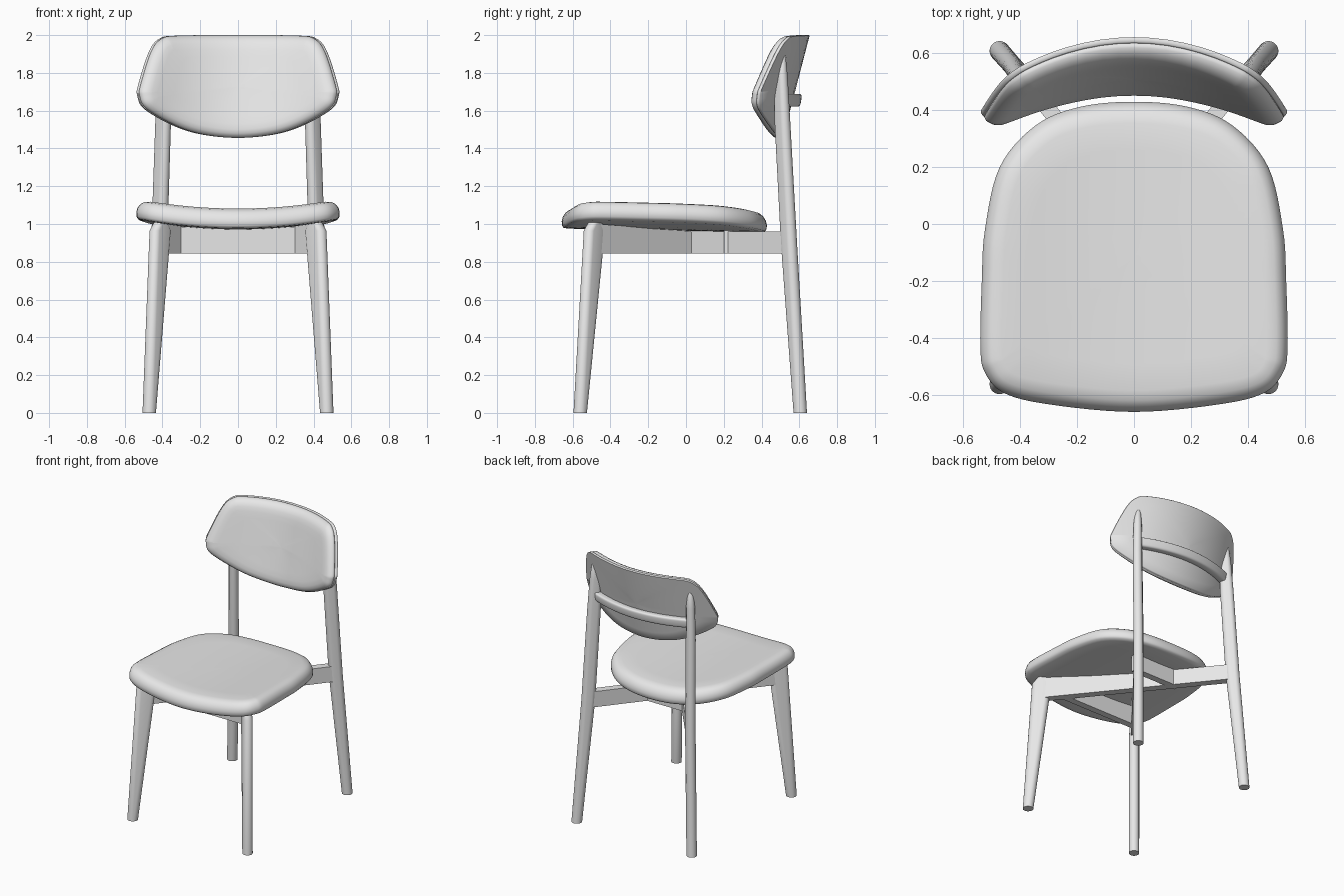
import bpy, bmesh, math
from mathutils import Vector

if "Cube" in bpy.data.objects:
    bpy.data.objects.remove(bpy.data.objects["Cube"])

grey = bpy.data.materials.new("light grey")
grey.diffuse_color = (0.8, 0.8, 0.8, 1)
grey.use_nodes = True
grey.node_tree.nodes["Principled BSDF"].inputs["Base Color"].default_value = grey.diffuse_color


def finish(name, bm, angle=35):
    bmesh.ops.recalc_face_normals(bm, faces=bm.faces)
    me = bpy.data.meshes.new(name)
    bm.to_mesh(me)
    bm.free()
    me.materials.append(grey)
    ob = bpy.data.objects.new(name, me)
    bpy.context.collection.objects.link(ob)
    bpy.ops.object.select_all(action='DESELECT')
    ob.select_set(True)
    bpy.context.view_layer.objects.active = ob
    bpy.ops.object.shade_smooth_by_angle(angle=math.radians(angle))
    return ob


def loft(name, rings, angle=35):
    """Skin closed rings of equal length and cap both ends."""
    bm = bmesh.new()
    vs = [[bm.verts.new(p) for p in r] for r in rings]
    n = len(vs[0])
    for a, b in zip(vs, vs[1:]):
        for i in range(n):
            j = (i + 1) % n
            bm.faces.new((a[i], a[j], b[j], b[i]))
    bm.faces.new(vs[0])
    bm.faces.new(vs[-1])
    return finish(name, bm, angle)


def smooth_outline(half, steps=6):
    """Mirror a half outline and run a Catmull-Rom curve through it."""
    pts = half + [(-x, y) for x, y in reversed(half[1:-1])]
    pts = [Vector(p) for p in pts]
    n, out = len(pts), []
    for i in range(n):
        p0, p1, p2, p3 = (pts[(i + k) % n] for k in (-1, 0, 1, 2))
        for s in range(steps):
            t = s / steps
            out.append(0.5 * (2 * p1 + (p2 - p0) * t + (2 * p0 - 5 * p1 + 4 * p2 - p3) * t * t
                              + (3 * p1 - p0 - 3 * p2 + p3) * t ** 3))
    return out


def inset(outline, d):
    n, out = len(outline), []
    for i, p in enumerate(outline):
        t = (outline[(i + 1) % n] - outline[i - 1]).normalized()
        q = Vector((-t.y, t.x))
        if q.dot(outline[0].lerp(outline[n // 2], 0.5) - p) < 0:
            q = -q
        out.append(p + q * d)
    return out


def pad(name, outline, profile, place):
    """Cushion: inset outlines at profile heights, then rings closing to the middle."""
    mid = outline[0].lerp(outline[len(outline) // 2], 0.5)
    layers = [(inset(outline, d), h) for d, h in profile]
    fills = (0.8, 0.6, 0.4, 0.2, 0.02)
    shrink = lambda lay, s: ([mid + (p - mid) * s for p in lay[0]], lay[1])
    layers = ([shrink(layers[0], s) for s in reversed(fills)] + layers
              + [shrink(layers[-1], s) for s in fills])
    return loft(name, [[place(p.x, p.y, h) for p in o] for o, h in layers], 50)


# Seat: saddle-shaped cushion
seat_outline = smooth_outline([(0, -.658), (.295, -.632), (.455, -.592), (.522, -.52), (.538, -.43),
                               (.533, -.2), (.522, -.02), (.47, .2), (.345, .345), (.19, .41), (0, .428)])
pad("seat", seat_outline,
    [(.035, 0), (.01, .004), (.001, .016), (0, .04), (.006, .062), (.02, .084), (.04, .099), (.075, .107)],
    lambda x, y, h: (x, y, .975 - .018 * (y + .6) + .18 * x * x + h))

# Backrest: thin shell and cushion, curved in plan and leaning back
back_outline = smooth_outline([(0, 2.0), (.33, 1.997), (.42, 1.98), (.475, 1.91), (.53, 1.74),
                               (.536, 1.68), (.50, 1.61), (.355, 1.525), (.2, 1.475), (0, 1.456)])


def back_place(x, z, h):
    n = Vector((-1.26 * x, -1)).normalized()
    return (x + n.x * h, .655 - .26 * (2 - z) - .63 * x * x + n.y * h, z)


pad("backrest_shell", back_outline, [(.003, 0), (0, .004), (0, .017), (.003, .02)], back_place)
pad("backrest_cushion", back_outline,
    [(.006, .02), (.001, .025), (0, .038), (.008, .055), (.024, .069), (.045, .076), (.075, .079)], back_place)


# Legs: round at the foot, widening along the diagonal
def leg(name, sx, sy, stations):
    rad = Vector((sx, sy, 0)).normalized()
    tan = Vector((-rad.y, rad.x, 0))
    rings = []
    for x, y, z, a, b in stations:
        ring = []
        for i in range(32):
            t = (i + .5) / 32 * math.tau
            u = math.copysign(a - b, math.cos(t)) + b * math.cos(t)
            ring.append(Vector((sx * x, y, z)) + rad * u + tan * (b * math.sin(t)))
        rings.append(ring)
    loft(name, rings)


for side, sx in (("right", 1), ("left", -1)):
    leg("front_leg_" + side, sx, -1,
        [(.47, -.56, 0, .036, .035), (.412, -.485, .965, .066, .033), (.408, -.48, 1.008, .04, .03)])
    leg("back_leg_" + side, sx, 1,
        [(.47, .605, 0, .036, .035), (.417, .545, .9, .047, .033), (.396, .51, 1.55, .046, .031),
         (.388, .502, 1.78, .04, .028), (.385, .502, 1.89, .028, .02), (.385, .503, 1.91, .012, .01)])


# Rails under the seat: straight bars with separate end heights
def bar(name, a, b, width, z0, top_a, top_b):
    a, b = Vector(a), Vector(b)
    t = (b - a).normalized()
    q = Vector((-t.y, t.x)) * width / 2
    loft(name, [[(*(p + q), z0), (*(p - q), z0), (*(p - q), top), (*(p + q), top)]
                for p, top in ((a, top_a), (b, top_b))])


for side, sx in (("right", 1), ("left", -1)):
    bar("front_diagonal_rail_" + side, (sx * .41, -.48), (0, .03), .055, .845, 1.0, .96)
    bar("back_diagonal_rail_" + side, (sx * .415, .545), (0, .03), .055, .845, .96, .96)
bar("front_cross_rail", (-.32, -.365), (.32, -.365), .05, .845, .985, .985)
bar("back_cross_rail", (-.19, .225), (.19, .225), .05, .845, .965, .965)

# Curved rail behind the backrest
rings = []
for i in range(25):
    x = -.39 + .78 * i / 24
    n = Vector((1.26 * x, 1, 0)).normalized()
    c = Vector((x, .582 - .6 * x * x, 1.655))
    ring = []
    for k in range(24):
        t = k / 24 * math.tau
        u = math.copysign(abs(math.cos(t)) ** .5, math.cos(t)) * .028
        v = math.copysign(abs(math.sin(t)) ** .5, math.sin(t)) * .034
        ring.append(c + n * (u + .15 * v) + Vector((0, 0, v)))
    rings.append(ring)
loft("backrest_rail", rings)
